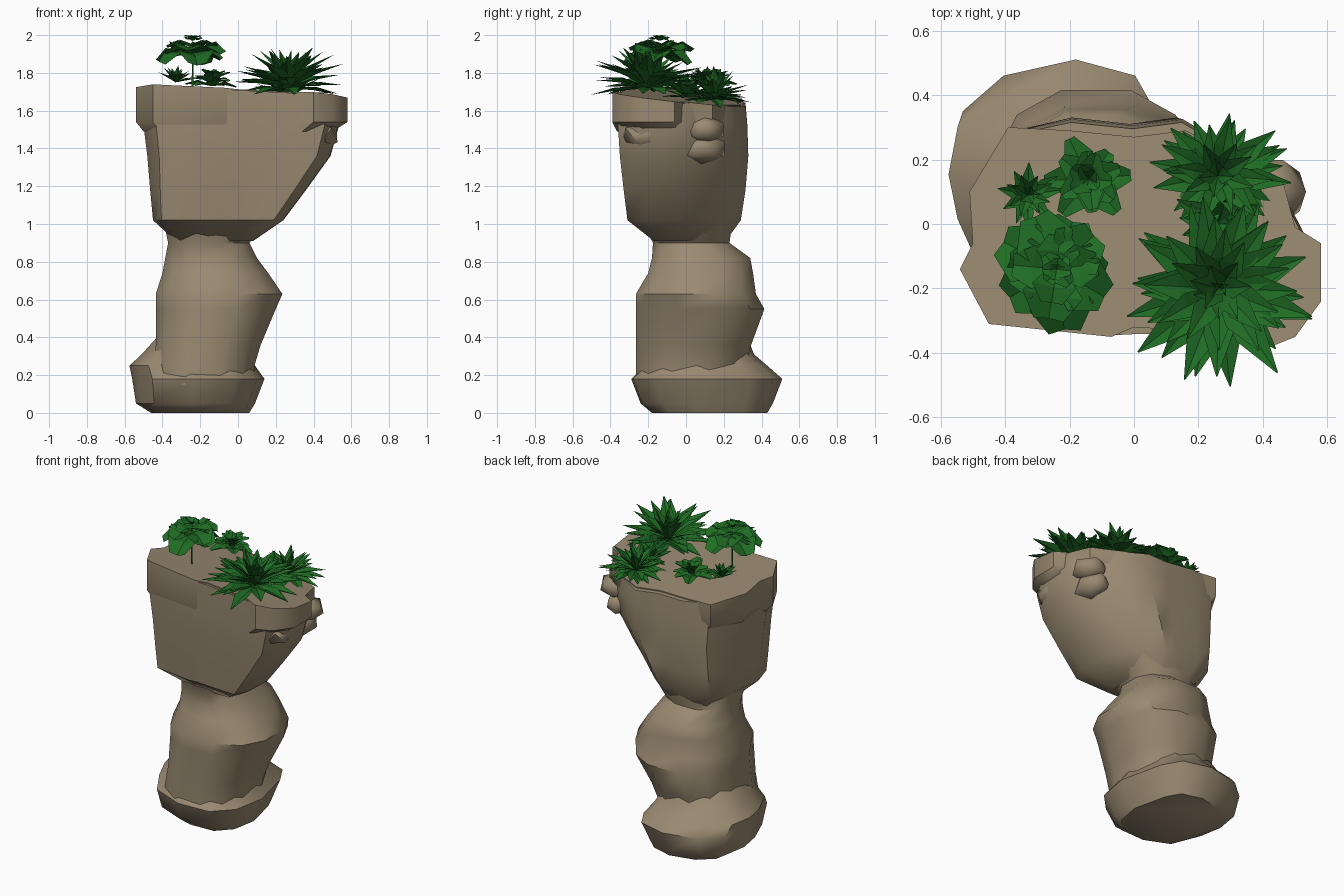
import bpy, bmesh, math, random
from mathutils import Vector, Matrix

random.seed(4)
cube = bpy.data.objects.get("Cube")
if cube:
    bpy.data.objects.remove(cube, do_unlink=True)


def material(name, rgb):
    m = bpy.data.materials.new(name)
    m.use_nodes = True
    m.diffuse_color = (*rgb, 1)
    m.node_tree.nodes["Principled BSDF"].inputs["Base Color"].default_value = (*rgb, 1)
    return m


CLAY = material("tan clay", (0.32, 0.253, 0.165))
GREEN = material("leaf green", (0.014, 0.15, 0.018))


def finish(name, bm, mat, smooth=None):
    me = bpy.data.meshes.new(name)
    bm.to_mesh(me)
    bm.free()
    ob = bpy.data.objects.new(name, me)
    bpy.context.collection.objects.link(ob)
    me.materials.append(mat)
    if smooth:
        bpy.ops.object.select_all(action='DESELECT')
        ob.select_set(True)
        bpy.context.view_layer.objects.active = ob
        bpy.ops.object.shade_smooth_by_angle(angle=math.radians(smooth))
    return ob


def rounded(n, power):
    """Unit outline between a circle (2) and a square (high power)."""
    pts = []
    for i in range(n):
        a = math.tau * (i + 0.5) / n
        c, s = math.cos(a), math.sin(a)
        pts.append((math.copysign(abs(c) ** (2 / power), c),
                    math.copysign(abs(s) ** (2 / power), s)))
    return pts


def loft(name, outline, levels, tilt=(0, 0)):
    """Stack an outline; each level is z, x min, x max, y min, y max. Tilt slopes the top."""
    xs, ys = [p[0] for p in outline], [p[1] for p in outline]
    bm = bmesh.new()
    rings = []
    for level in levels:
        z, x0, x1, y0, y1 = level
        slope = tilt if level is levels[-1] else (0, 0)
        ring = []
        for px, py in outline:
            x = x0 + (px - min(xs)) / (max(xs) - min(xs)) * (x1 - x0)
            y = y0 + (py - min(ys)) / (max(ys) - min(ys)) * (y1 - y0)
            ring.append(bm.verts.new((x, y, z + slope[0] * x + slope[1] * y)))
        rings.append(ring)
    n = len(outline)
    for a, b in zip(rings, rings[1:]):
        for i in range(n):
            j = (i + 1) % n
            bm.faces.new((a[i], a[j], b[j], b[i]))
    bm.faces.new(rings[0][::-1])
    bm.faces.new(rings[-1])
    return finish(name, bm, CLAY, 42)


def boulder(name, loc, size, turn=0):
    """Chunky faceted lump of clay."""
    bm = bmesh.new()
    bmesh.ops.create_icosphere(bm, subdivisions=1, radius=1.05)
    bmesh.ops.transform(bm, verts=bm.verts, matrix=Matrix.Translation(loc)
                        @ Matrix.Rotation(math.radians(turn), 4, 'Z')
                        @ Matrix.Diagonal((*size, 1)))
    return finish(name, bm, CLAY, 50)


# Foot and lower trunk
foot_outline = [(.14, .05), (.07, .34), (0, .46), (-.19, .51), (-.42, .46), (-.55, .35),
                (-.58, .17), (-.55, .0), (-.47, -.2), (-.25, -.29), (-.02, -.28), (.1, -.16)]
loft("foot", foot_outline, [
    (0.00, -0.46, 0.06, -0.18, 0.43), (0.05, -0.54, 0.09, -0.24, 0.46),
    (0.18, -0.56, 0.14, -0.29, 0.51), (0.25, -0.575, 0.09, -0.22, 0.43),
    (0.31, -0.51, 0.06, -0.20, 0.36), (0.41, -0.42, 0.04, -0.18, 0.32)])
loft("trunk", rounded(12, 2.45), [
    (0.15, -0.46, 0.08, -0.265, 0.30), (0.26, -0.45, 0.09, -0.265, 0.32),
    (0.36, -0.435, 0.12, -0.265, 0.345), (0.55, -0.435, 0.20, -0.265, 0.415),
    (0.63, -0.435, 0.235, -0.265, 0.37), (0.74, -0.40, 0.16, -0.20, 0.355),
    (0.82, -0.385, 0.10, -0.18, 0.34), (0.90, -0.37, 0.06, -0.175, 0.23),
    (1.04, -0.40, 0.18, -0.25, 0.25)])
boulder("side_fold", (-0.31, 0.08, 0.81), (0.075, 0.12, 0.08))

# Flaring pot, flush with the top at the back
pot_outline = [(.56, -.05), (.47, .12), (.3, .24), (.16, .32), (0, .30), (-.2, .32),
               (-.38, .283), (-.475, .1), (-.52, -.14), (-.45, -.31), (-.07, -.35),
               (.03, -.345), (.3, -.36), (.48, -.365), (.555, -.25)]
SLOPE = (-0.06, -0.12)
loft("pot", pot_outline, [
    (0.91, -0.33, 0.08, -0.17, 0.21), (1.02, -0.45, 0.24, -0.31, 0.29),
    (1.18, -0.465, 0.36, -0.33, 0.315), (1.36, -0.48, 0.49, -0.35, 0.33),
    (1.52, -0.50, 0.535, -0.36, 0.325), (1.668, -0.50, 0.53, -0.36, 0.315)], SLOPE)

# Rim with a sloping top, standing out at the front and sides
rim_outline = [(.58, -.06), (.5, -.01), (.46, .14), (.3, .22), (.16, .29), (0, .27),
               (-.2, .29), (-.39, .3), (-.51, .1), (-.5, -.06), (-.54, -.14),
               (-.45, -.31), (-.07, -.35), (.0, -.32), (.3, -.34), (.4, -.39),
               (.5, -.35), (.58, -.24)]
loft("rim", rim_outline, [
    (1.49, -0.50, 0.50, -0.365, 0.28), (1.54, -0.54, 0.58, -0.39, 0.30),
    (1.675, -0.54, 0.58, -0.39, 0.30)], SLOPE)
boulder("upper_lip", (0.43, 0.10, 1.50), (0.11, 0.11, 0.075))
boulder("lower_lip", (0.40, 0.08, 1.40), (0.09, 0.14, 0.08))
boulder("cheek", (0.43, -0.19, 1.47), (0.10, 0.16, 0.08), 15)


def leaf(bm, base, azimuth, elevation, length, width, tip, bend):
    """Folded leaf: three rows of left, middle and right points."""
    out = Vector((math.cos(azimuth), math.sin(azimuth), 0))
    side = Vector((-out.y, out.x, 0))
    pos, rows = Vector(base), []
    for share, w in ((0, 0.35), (0.55, 1), (0.45, tip)):
        d = out * math.cos(elevation) + Vector((0, 0, math.sin(elevation)))
        up = side.cross(d) * -1
        pos = pos + d * length * share
        half = side * width * w / 2
        lift = up * width * w * 0.18
        rows.append([bm.verts.new(p) for p in (pos - half + lift, pos, pos + half + lift)])
        if share:
            elevation += bend
    for a, b in zip(rows, rows[1:]):
        for i in (0, 1):
            bm.faces.new((a[i], b[i], b[i + 1], a[i + 1]))


def plant(name, centre, rings, width, tip=0.04, bend=0.0, spread=10):
    """Rosette; each ring is count, length, elevation, height offset."""
    bm = bmesh.new()
    for k, (count, length, elev, dz) in enumerate(rings):
        for i in range(count):
            az = math.tau * (i + 0.5 * (k % 2)) / count + random.uniform(-.2, .2)
            leaf(bm, Vector(centre) + Vector((0, 0, dz)), az,
                 math.radians(elev + random.uniform(-spread, spread)),
                 length * random.uniform(0.8, 1.08), width * length, tip, bend)
    return finish(name, bm, GREEN)


# Spiky plants
plant("large_spiky_plant", (0.265, -0.20, 1.70), [
    (13, .29, 4, .02), (15, .32, 16, .02), (13, .30, 28, .03),
    (10, .26, 42, .03), (7, .22, 58, .03), (4, .20, 78, .03)], 0.31, bend=-0.1)
plant("back_spiky_plant", (0.26, 0.15, 1.65), [
    (12, .21, -4, .01), (12, .22, 12, .01), (10, .20, 28, .01),
    (8, .18, 48, .01), (4, .17, 74, .01)], 0.31, bend=-0.1)
plant("middle_spiky_plant", (0.26, 0.0, 1.67), [
    (8, .14, 8, .0), (8, .15, 32, .0), (5, .15, 60, .0)], 0.4)
plant("small_spiky_plant", (-0.33, 0.09, 1.70), [
    (9, .11, 20, .05), (8, .10, 40, .05), (5, .09, 65, .05)], 0.34)

# Broad leaved plants
plant("large_rosette", (-0.24, -0.14, 1.925), [
    (5, .19, -8, -.02), (5, .18, 4, -.005), (4, .13, 10, .015),
    (4, .06, 18, .045), (4, .05, 40, .045)], 1.05, 0.5, -0.4, 6)
plant("small_rosette", (-0.14, 0.14, 1.70), [
    (6, .13, 14, .03), (6, .12, 30, .04), (5, .11, 45, .05), (4, .08, 65, .05)],
      0.75, 0.35, -0.3)

# Thin stem under the raised rosette
bm = bmesh.new()
bmesh.ops.create_cone(bm, segments=5, radius1=0.006, radius2=0.004, depth=0.26)
bmesh.ops.translate(bm, verts=bm.verts, vec=(-0.24, -0.14, 1.8))
finish("rosette_stem", bm, GREEN)
